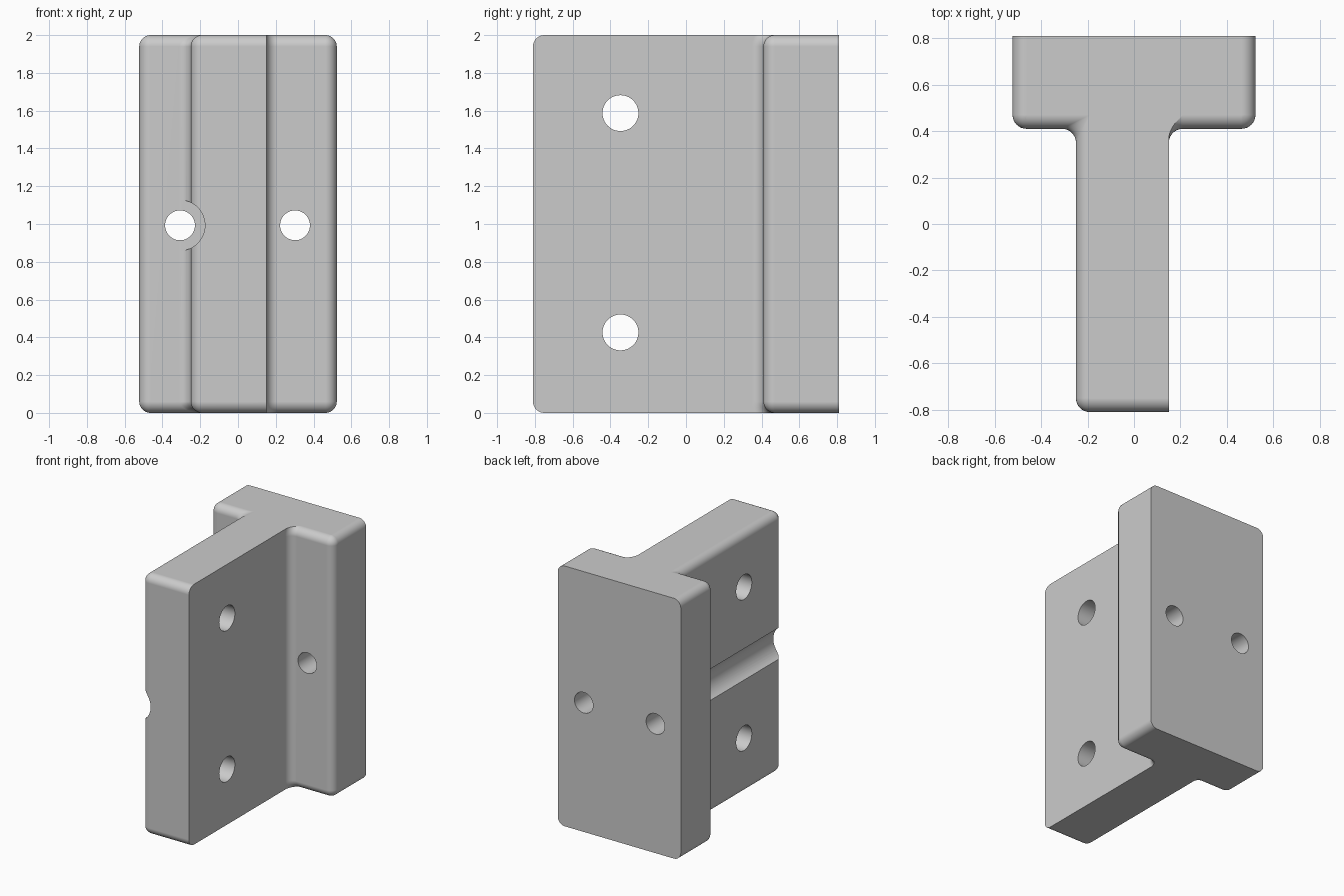
import bpy, bmesh
from math import sin, cos, pi, sqrt, radians
from mathutils import Matrix

if "Cube" in bpy.data.objects:
    bpy.data.objects.remove(bpy.data.objects["Cube"])

R, SEG = 0.06, 8                      # edge rounding and its steps
HALF, BACK, PLATE, NOSE = 0.523, 0.81, 0.41, -0.81
WEB_L, WEB_R, TOP = -0.25, 0.15, 2.0

grey = bpy.data.materials.new("plain_grey")
grey.use_nodes = True
grey.diffuse_color = (0.6, 0.6, 0.6, 1)
grey.node_tree.nodes["Principled BSDF"].inputs["Base Color"].default_value = (0.6, 0.6, 0.6, 1)


def arc(cx, cy, r, start, sweep):
    """Quarter-turn arc as a list of points."""
    return [(cx + r * cos(start + sweep * i / SEG),
             cy + r * sin(start + sweep * i / SEG)) for i in range(SEG + 1)]


def outline(u):
    """T-shaped outline at height u into the rounded rim (0 = full size)."""
    r = sqrt(max(R * R - u * u, 0))
    d = R - r
    pts = [(-HALF + d, BACK)]
    pts += arc(-HALF + R, PLATE + R, r, pi, pi / 2)
    pts += arc(WEB_L + d - r, PLATE + d - r, r, pi / 2, -pi / 2)
    pts += arc(WEB_L + R, NOSE + R, r, pi, pi / 2)
    pts.append((WEB_R, NOSE + d))
    # this fillet follows the rounded rim of the plate
    for i in range(SEG + 1):
        a = pi / 2 * i / SEG
        h = R * (1 - sin(a))
        pts.append((WEB_R + R * (1 - cos(a)), PLATE + R - sqrt((R + h) ** 2 - u * u)))
    pts += arc(HALF - R, PLATE + R, r, -pi / 2, pi / 2)
    pts.append((HALF - d, BACK))
    return pts


# Body: stack the outlines from bottom rim to top rim
rim = [R * sin(pi / 2 * i / SEG) for i in range(SEG + 1)]
layers = [(R - u, u) for u in reversed(rim)] + [(TOP - R + u, u) for u in rim]
bm = bmesh.new()
rings = [[bm.verts.new((x, y, z)) for x, y in outline(u)] for z, u in layers]
for low, high in zip(rings, rings[1:]):
    for i in range(len(low)):
        j = (i + 1) % len(low)
        bm.faces.new((low[i], low[j], high[j], high[i]))
bm.faces.new(rings[0][::-1])
bm.faces.new(rings[-1])
bmesh.ops.remove_doubles(bm, verts=bm.verts, dist=1e-5)
bmesh.ops.recalc_face_normals(bm, faces=bm.faces)
mesh = bpy.data.meshes.new("t_bracket")
bm.to_mesh(mesh)
bm.free()
mesh.materials.append(grey)
body = bpy.data.objects.new("t_bracket", mesh)
bpy.context.collection.objects.link(body)
bpy.ops.object.select_all(action='DESELECT')
body.select_set(True)
bpy.context.view_layer.objects.active = body


def drill(name, axis, centre, radius, length):
    """Cut a round hole through the body."""
    b = bmesh.new()
    turn = Matrix.Rotation(pi / 2, 4, 'Y' if axis == 'X' else 'X')
    bmesh.ops.create_cone(b, cap_ends=True, segments=48, radius1=radius, radius2=radius,
                          depth=length, matrix=Matrix.Translation(centre) @ turn)
    m = bpy.data.meshes.new(name)
    b.to_mesh(m)
    b.free()
    m.materials.append(grey)
    cutter = bpy.data.objects.new(name, m)
    cutter.hide_render = True
    bpy.context.collection.objects.link(cutter)
    mod = body.modifiers.new(name, 'BOOLEAN')
    mod.operation, mod.solver, mod.object = 'DIFFERENCE', 'EXACT', cutter
    bpy.ops.object.modifier_apply(modifier=name)
    bpy.data.objects.remove(cutter)


# Cross holes in the web, mounting holes in the plate
for z in (0.426, 1.587):
    drill("web_hole", 'X', (0, -0.347, z), 0.095, 2)
for x in (-0.307, 0.302):
    drill("plate_hole", 'Y', (x, 0.6, 0.993), 0.079, 1)
# Half-round channel along the web, stopping at the plate
drill("web_channel", 'Y', (-0.31, PLATE - 0.001 - 0.75, 0.993), 0.135, 1.5)

bpy.ops.object.shade_smooth_by_angle(angle=radians(30))
normals = body.modifiers.new("flat_face_normals", 'WEIGHTED_NORMAL')
normals.keep_sharp = True
